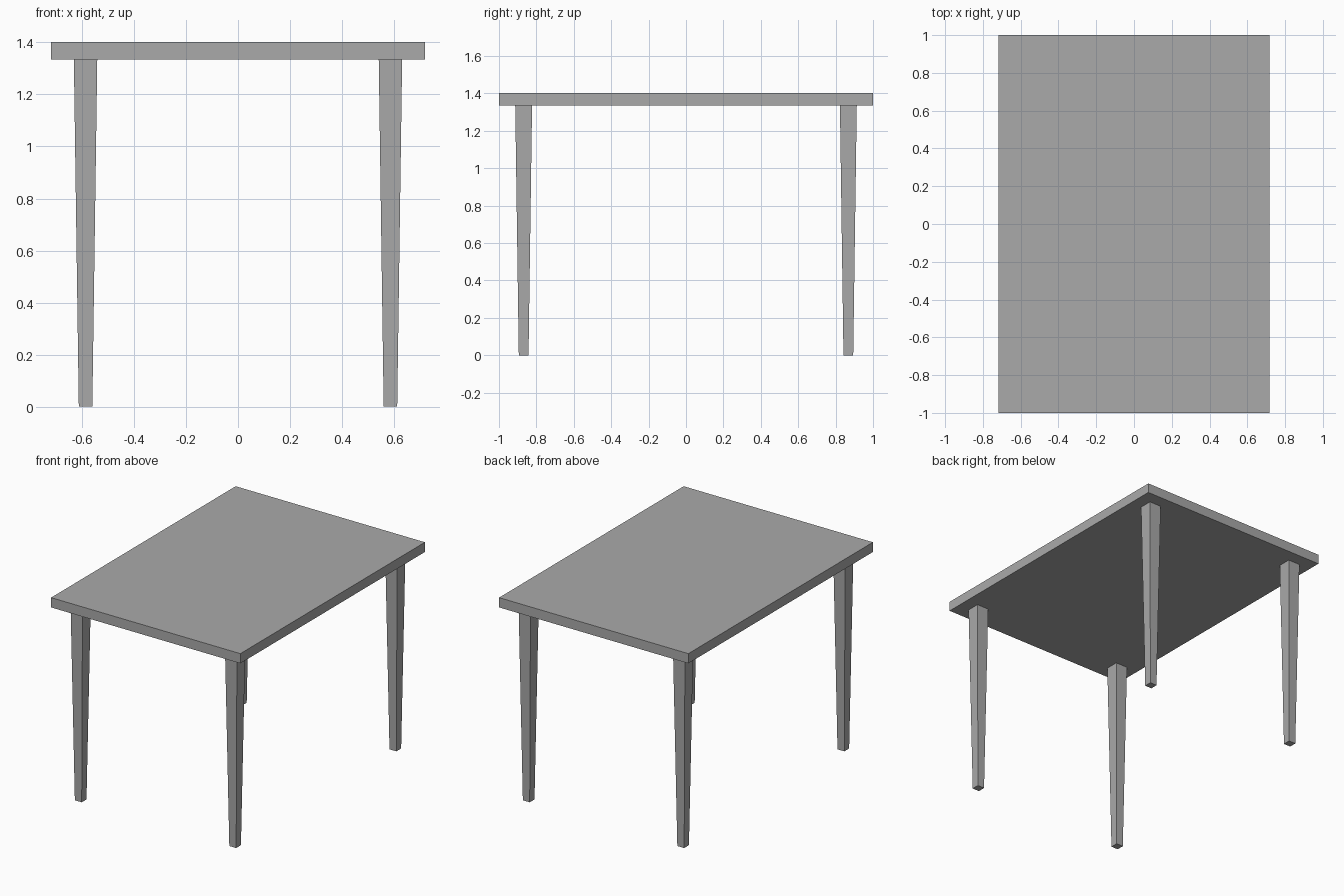
import bpy
import bmesh

cube = bpy.data.objects.get("Cube")
if cube:
    bpy.data.objects.remove(cube, do_unlink=True)

HALF_X, HALF_Y = 0.718, 1.0
TOP_Z, UNDERSIDE_Z = 1.402, 1.335
LEG_INSET = 0.132

grey = bpy.data.materials.new("plain grey")
grey.use_nodes = True
colour = (0.4, 0.4, 0.4, 1)
grey.diffuse_color = colour
grey.node_tree.nodes["Principled BSDF"].inputs["Base Color"].default_value = colour


def tapered_box(name, centre, z_range, bottom_half, top_half):
    """Flat-sided block whose half sizes differ at bottom and top."""
    bm = bmesh.new()
    bmesh.ops.create_cube(bm, size=2)
    for v in bm.verts:
        half = top_half if v.co.z > 0 else bottom_half
        v.co.x *= half[0]
        v.co.y *= half[1]
        v.co.z = z_range[1] if v.co.z > 0 else z_range[0]
    mesh = bpy.data.meshes.new(name)
    bm.to_mesh(mesh)
    bm.free()
    mesh.materials.append(grey)
    obj = bpy.data.objects.new(name, mesh)
    obj.location = (centre[0], centre[1], 0)
    bpy.context.collection.objects.link(obj)
    return obj


# Tabletop slab
tapered_box("tabletop", (0, 0), (UNDERSIDE_Z, TOP_Z),
            (HALF_X, HALF_Y), (HALF_X, HALF_Y))

# Four square legs, narrowing towards the floor
for side, sx in (("left", 1), ("right", -1)):
    for end, sy in (("front", -1), ("back", 1)):
        centre = (sx * (HALF_X - LEG_INSET), sy * (HALF_Y - LEG_INSET))
        tapered_box(f"{end}_{side}_leg", centre, (0, UNDERSIDE_Z),
                    (0.026, 0.026), (0.045, 0.045))
